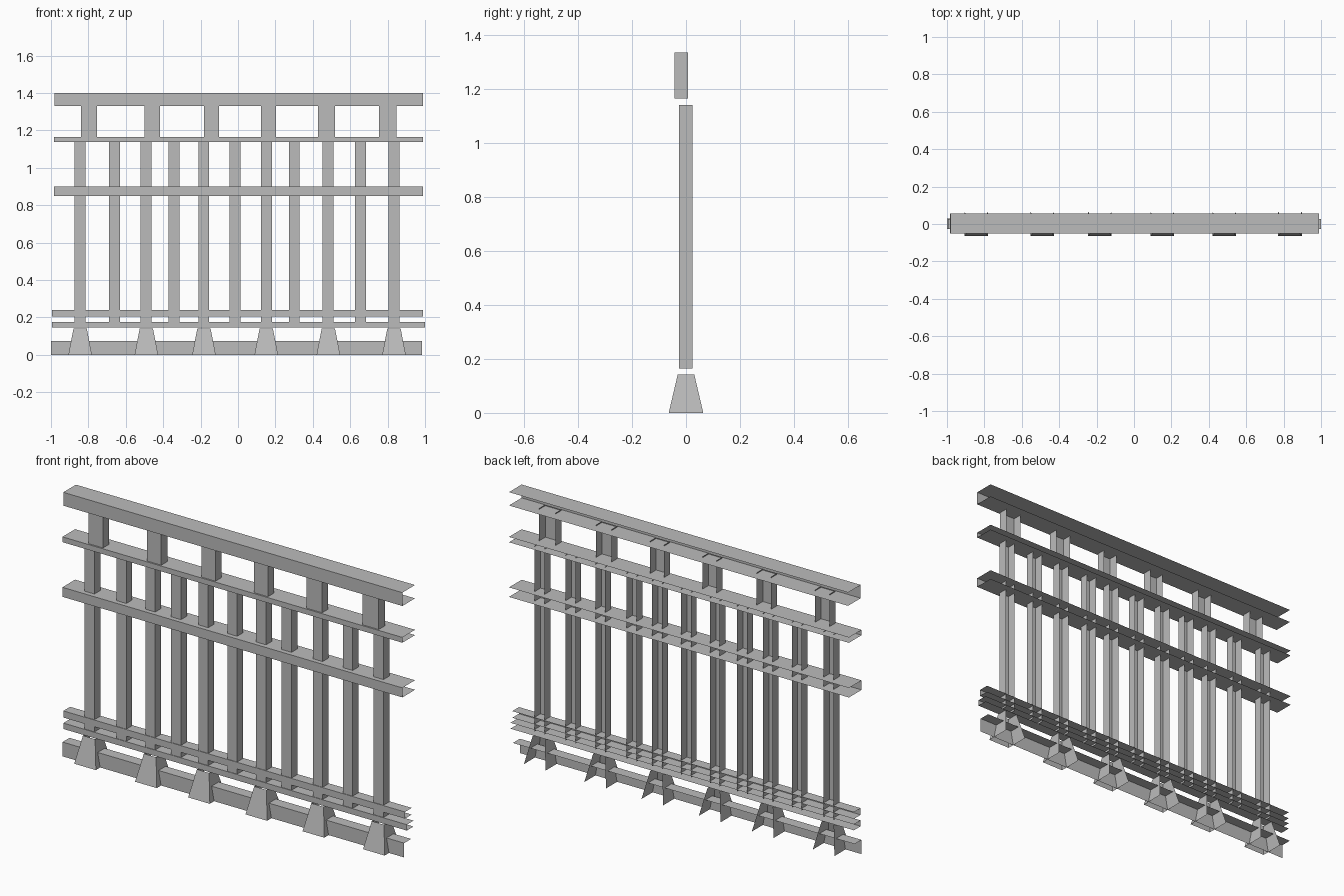
import bpy
import bmesh

cube = bpy.data.objects.get("Cube")
if cube:
    bpy.data.objects.remove(cube, do_unlink=True)

grey = bpy.data.materials.new("stone grey")
grey.use_nodes = True
COLOUR = (0.5, 0.5, 0.5, 1)
grey.diffuse_color = COLOUR
grey.node_tree.nodes["Principled BSDF"].inputs["Base Color"].default_value = COLOUR


def open_box(name, x, y, z, keep, top_scale=(1, 1)):
    """Box over three ranges that keeps only the named sides."""
    bm = bmesh.new()
    bmesh.ops.create_cube(bm, size=1)
    bm.normal_update()
    sides = {"left": (0, 1), "right": (0, -1), "back": (1, 1),
             "front": (1, -1), "top": (2, 1), "bottom": (2, -1)}
    unwanted = [f for f in bm.faces for side, (axis, sign) in sides.items()
                if f.normal[axis] * sign > 0.5 and side not in keep]
    bmesh.ops.delete(bm, geom=unwanted, context="FACES")
    for v in bm.verts:
        upper = v.co.z > 0
        for axis, (low, high) in enumerate((x, y, z)):
            scale = top_scale[axis] if upper and axis < 2 else 1
            v.co[axis] = (low + high) / 2 + v.co[axis] * (high - low) * scale
    mesh = bpy.data.meshes.new(name)
    bm.to_mesh(mesh)
    bm.free()
    mesh.materials.append(grey)
    obj = bpy.data.objects.new(name, mesh)
    bpy.context.collection.objects.link(obj)
    return obj


def around(centre, width):
    return centre - width / 2, centre + width / 2


# Horizontal rails, open at the ends and at the back
CHANNEL = ("front", "top", "bottom")
WIDE, NARROW = (-0.05, 0.055), (-0.028, 0.028)
open_box("top_rail", (-0.98, 0.99), WIDE, (1.33, 1.40), CHANNEL)
open_box("upper_rail", (-0.985, 0.99), WIDE, (1.137, 1.165), CHANNEL)
open_box("middle_rail", (-0.985, 0.99), WIDE, (0.85, 0.90), CHANNEL)
open_box("lower_rail", (-0.995, 0.99), NARROW, (0.205, 0.24), CHANNEL)
open_box("bottom_rail", (-0.995, 1.0), NARROW, (0.145, 0.176), CHANNEL)
open_box("base_beam", (-1.0, 0.985), (-0.028, 0.03), (0, 0.075), ("front", "top"))

# Upright posts, open at the back and at both ends
UPRIGHT = ("front", "left", "right")
POSTS = (-0.845, -0.66, -0.492, -0.342, -0.184, -0.016,
         0.152, 0.30, 0.481, 0.655, 0.834)
for i, cx in enumerate(POSTS):
    open_box(f"post_{i + 1}", around(cx, 0.057), (-0.025, 0.024), (0.165, 1.14), UPRIGHT)

# Short blocks carrying the top rail
BLOCKS = ((-0.797, 0.084), (-0.458, 0.083), (-0.142, 0.08),
          (0.163, 0.08), (0.473, 0.09), (0.80, 0.094))
for i, (cx, width) in enumerate(BLOCKS):
    open_box(f"block_{i + 1}", around(cx, width), (-0.042, 0.008), (1.165, 1.335), UPRIGHT)

# Tapered feet
for i, cx in enumerate((-0.844, -0.49, -0.182, 0.151, 0.483, 0.834)):
    open_box(f"foot_{i + 1}", around(cx, 0.126), (-0.064, 0.064), (0, 0.142),
             UPRIGHT, top_scale=(0.56, 0.48))
